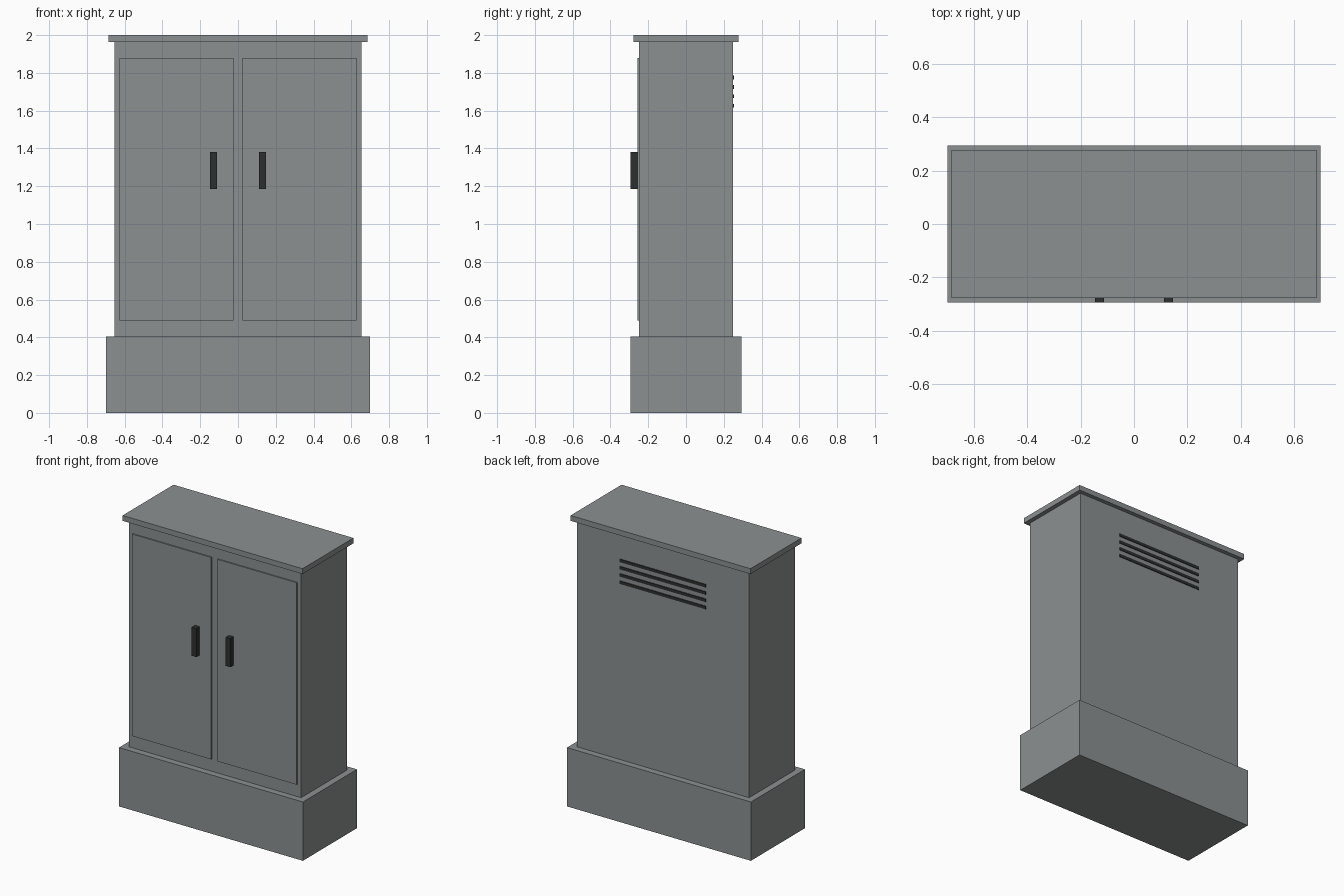
import bpy

if "Cube" in bpy.data.objects:
    bpy.data.objects.remove(bpy.data.objects["Cube"])

def material(name, rgb):
    m = bpy.data.materials.new(name)
    m.diffuse_color = (*rgb, 1)
    m.use_nodes = True
    m.node_tree.nodes["Principled BSDF"].inputs["Base Color"].default_value = m.diffuse_color
    return m

grey = material("cabinet grey", (0.26, 0.28, 0.28))
dark = material("dark fittings", (0.027, 0.030, 0.030))

def box(name, lo, hi, mat):
    """Axis-aligned box between two corners."""
    bpy.ops.mesh.primitive_cube_add(size=1, location=[(a + b) / 2 for a, b in zip(lo, hi)])
    ob = bpy.context.object
    ob.name = name
    ob.scale = [b - a for a, b in zip(lo, hi)]
    bpy.ops.object.transform_apply(location=False, rotation=False, scale=True)
    ob.data.materials.append(mat)
    return ob

# Main shell: plinth, body and overhanging lid
box("plinth", (-0.70, -0.294, 0), (0.70, 0.294, 0.405), grey)
box("cabinet_body", (-0.655, -0.249, 0.405), (0.655, 0.249, 1.963), grey)
box("lid", (-0.685, -0.277, 1.963), (0.685, 0.277, 2.0), grey)

# Pair of doors with vertical handles
for side, s in (("left", -1), ("right", 1)):
    x0, x1 = sorted((s * 0.024, s * 0.627))
    box(side + "_door", (x0, -0.257, 0.49), (x1, -0.247, 1.88), grey)
    x0, x1 = sorted((s * 0.112, s * 0.147))
    box(side + "_handle", (x0, -0.294, 1.185), (x1, -0.257, 1.381), dark)

# Ventilation slats on the back
for i in range(4):
    z = 1.626 + i * 0.05
    box(f"vent_slat_{i + 1}", (-0.328, 0.245, z - 0.01), (0.328, 0.254, z + 0.01), dark)
